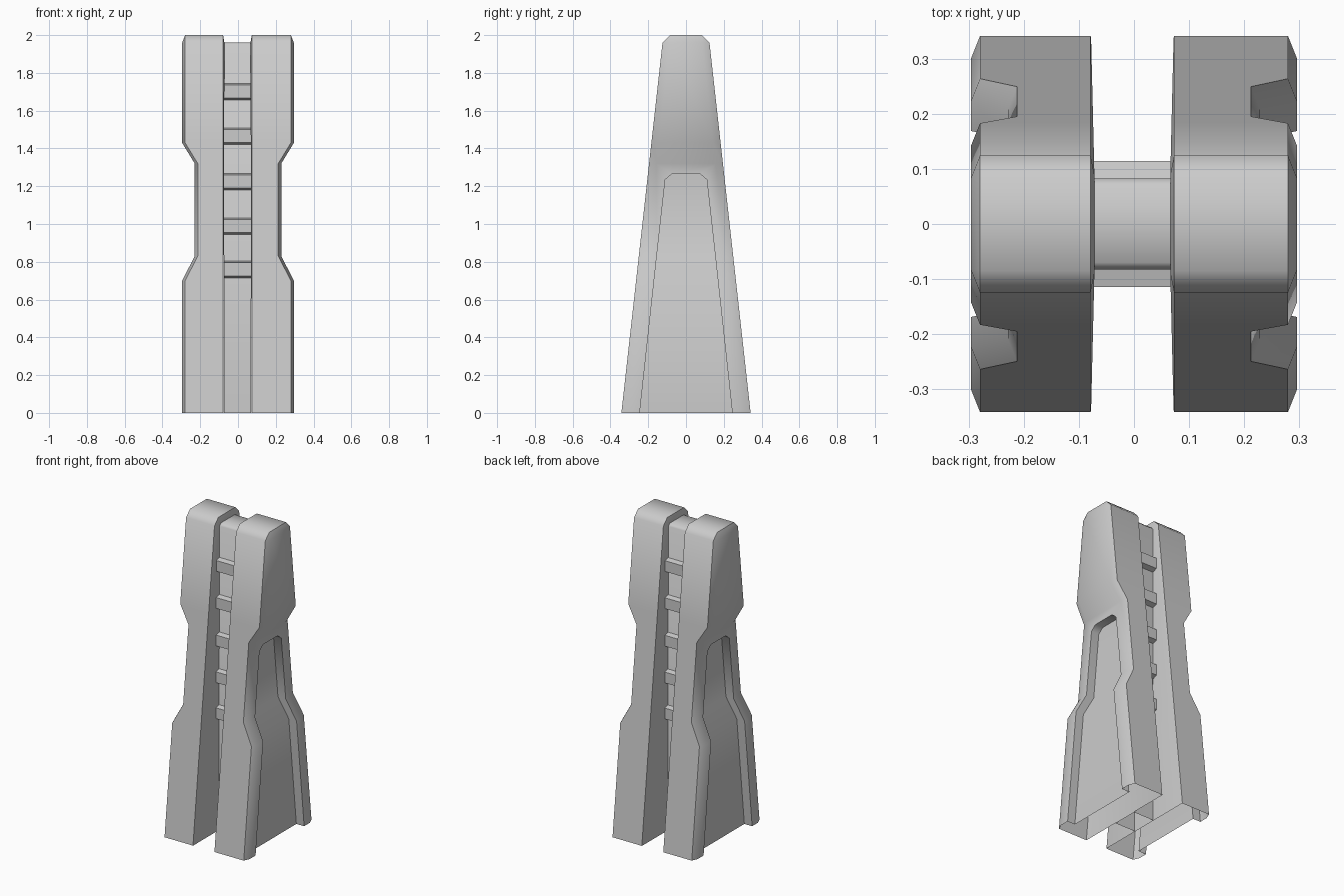
import bpy
import bmesh

cube = bpy.data.objects.get("Cube")
if cube:
    bpy.data.objects.remove(cube, do_unlink=True)

# Single grey material
grey = bpy.data.materials.new("plain grey")
grey.use_nodes = True
colour = (0.6, 0.6, 0.6, 1)
grey.diffuse_color = colour
grey.node_tree.nodes["Principled BSDF"].inputs["Base Color"].default_value = colour


def loft(name, rings):
    """Closed solid through rings that all have the same number of points."""
    bm = bmesh.new()
    loops = [[bm.verts.new(p) for p in ring] for ring in rings]
    n = len(loops[0])
    for a, b in zip(loops, loops[1:]):
        for i in range(n):
            j = (i + 1) % n
            bm.faces.new((a[i], a[j], b[j], b[i]))
    bm.faces.new(loops[0][::-1])
    bm.faces.new(loops[-1])
    bmesh.ops.remove_doubles(bm, verts=bm.verts, dist=0.0003)
    bmesh.ops.recalc_face_normals(bm, faces=bm.faces)
    mesh = bpy.data.meshes.new(name)
    bm.to_mesh(mesh)
    bm.free()
    mesh.materials.append(grey)
    obj = bpy.data.objects.new(name, mesh)
    bpy.context.collection.objects.link(obj)
    return obj


def open_base(obj):
    """Leave the part hollow underneath."""
    bm = bmesh.new()
    bm.from_mesh(obj.data)
    base = [f for f in bm.faces if all(abs(v.co.z) < 0.001 for v in f.verts)]
    bmesh.ops.delete(bm, geom=base, context='FACES_ONLY')
    bm.to_mesh(obj.data)
    bm.free()


def select(obj):
    bpy.ops.object.select_all(action='DESELECT')
    obj.select_set(True)
    bpy.context.view_layer.objects.active = obj


def smooth(obj):
    select(obj)
    bpy.ops.object.shade_smooth_by_angle(angle=0.87)


# Height and outer x of the slab's waisted outline
outline = [(0, 0.296), (0.7, 0.296), (0.83, 0.229), (1.32, 0.229),
           (1.43, 0.296), (1.96, 0.296)]
# Height, outer x and half width of the side recess
recess = [(-0.1, 0.296, 0.256), (0.7, 0.296, 0.169), (0.83, 0.229, 0.155),
          (1.235, 0.229, 0.11), (1.265, 0.229, 0.075)]
RECESS_DEPTH = 0.055


def slab_ring(s, z, inner, outer):
    """Cross-section whose inner bevel widens from nothing towards the top."""
    edge = 0.342 - 0.111 * z
    bevel = z / 1.96
    half = [(inner - 0.001 - 0.006 * bevel, edge - 0.004 - 0.031 * bevel),
            (inner, edge), (outer - 0.016, edge), (outer, edge - 0.04)]
    pts = half + [(x, -y) for x, y in reversed(half)]
    return [(s * x, y, z) for x, y in pts]


# Two side slabs with chamfered edges, each with a recess in its outer face
for s, side, inner in ((1, "left", 0.073), (-1, "right", 0.079)):
    rings = [slab_ring(s, z, inner, outer) for z, outer in outline]
    cap = [(inner, 0.085), (inner, 0.085), (0.28, 0.085), (0.28, 0.085)]
    cap += [(x, -y) for x, y in reversed(cap)]
    slab = loft(side + "_slab", rings + [[(s * x, y, 2.0) for x, y in cap]])
    cutter = loft("recess_cutter", [
        [(s * (x - RECESS_DEPTH), -r, z), (s * 0.4, -r, z),
         (s * 0.4, r, z), (s * (x - RECESS_DEPTH), r, z)] for z, x, r in recess])
    cutter.hide_render = True
    cut = slab.modifiers.new("recess", 'BOOLEAN')
    cut.operation = 'DIFFERENCE'
    cut.solver = 'EXACT'
    cut.object = cutter
    select(slab)
    bpy.ops.object.modifier_apply(modifier=cut.name)
    bpy.data.objects.remove(cutter, do_unlink=True)
    open_base(slab)
    smooth(slab)


def box_ring(y, z):
    left, right = 0.069, -0.075
    return [(right, -y, z), (left, -y, z), (left, y, z), (right, y, z)]


# Upright core between the slabs
core = loft("core", [box_ring(0.083, 0), box_ring(0.083, 1.945), box_ring(0.07, 1.96)])
open_base(core)
smooth(core)

# Rungs standing out of the core at front and back, tapering outwards
for i, z in enumerate((0.715, 0.945, 1.18, 1.42, 1.657)):
    loft(f"rung_{i + 1}", [box_ring(0.083, z), box_ring(0.115, z + 0.011),
                           box_ring(0.115, z + 0.08), box_ring(0.083, z + 0.088)])
